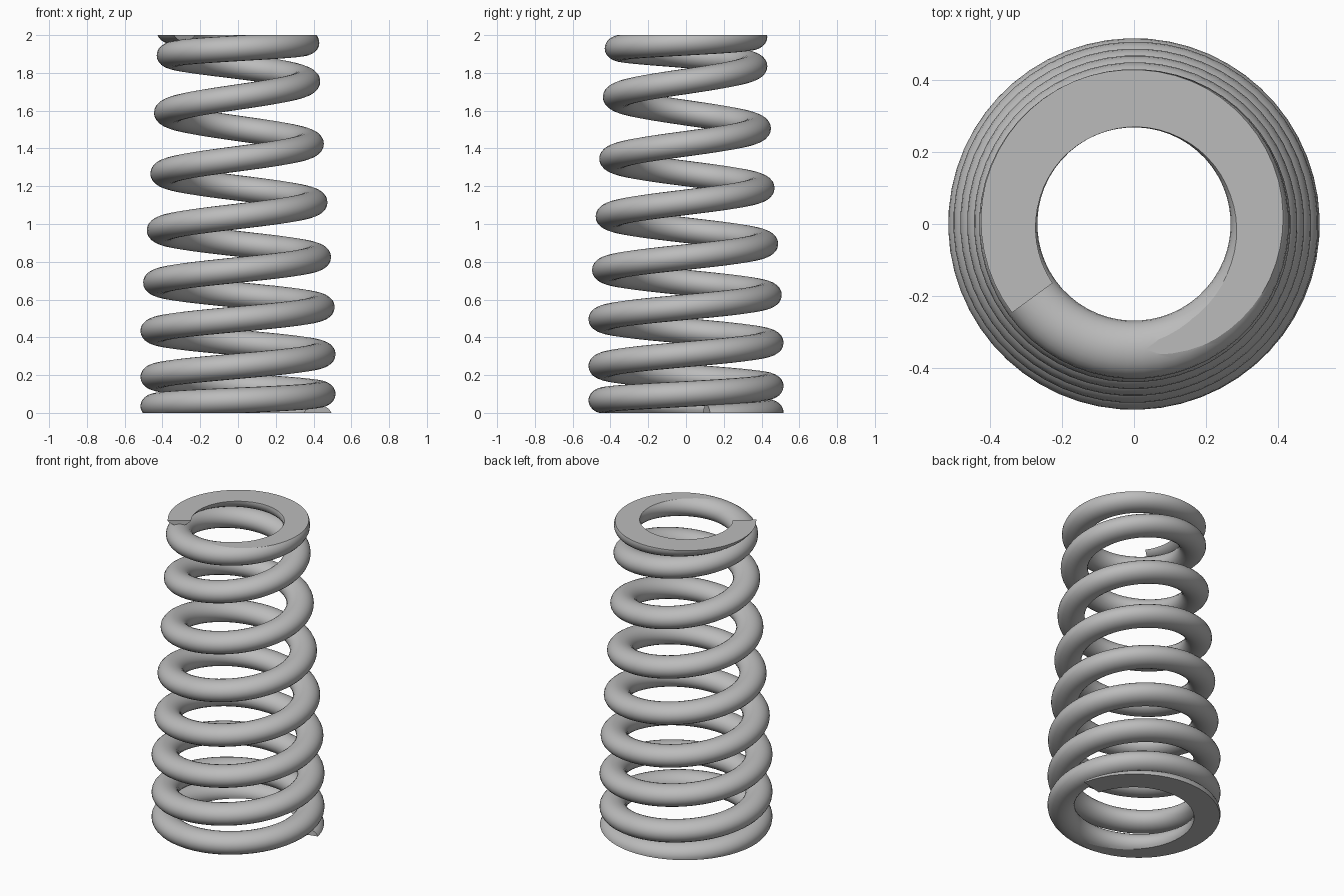
import bpy, bmesh, math

old = bpy.data.objects.get("Cube")
if old:
    bpy.data.objects.remove(old, do_unlink=True)

# Wire section: slightly oval
HALF_WIDTH, HALF_HEIGHT, SIDES = 0.081, 0.068, 24
STEPS_PER_TURN = 56
START, END, HEIGHT = 0.04, 8.6, 2.0

# Height of the wire centre against turns (wide pitch, closed ends)
RISE = [(0, -0.03), (0.5, 0.035), (1, 0.1), (1.5, 0.19), (2, 0.31), (3, 0.56),
        (4, 0.825), (5, 1.115), (6, 1.425), (7, 1.755), (7.25, 1.835),
        (7.5, 1.893), (7.75, 1.93), (8, 1.96), (8.5, 2.022), (8.7, 2.047)]


def slope(i):
    a, b = RISE[max(i - 1, 0)], RISE[min(i + 1, len(RISE) - 1)]
    return (b[1] - a[1]) / (b[0] - a[0])


def rise(t):
    """Smooth Hermite interpolation of the height table."""
    i = max(k for k in range(len(RISE) - 1) if RISE[k][0] <= t)
    (t0, z0), (t1, z1) = RISE[i], RISE[i + 1]
    w, u = t1 - t0, (t - t0) / (t1 - t0)
    h = u * u * (3 - 2 * u)
    return (z0 * (1 - h) + z1 * h + w * u * (1 - u) ** 2 * slope(i)
            - w * u * u * (1 - u) * slope(i + 1))


def coil_radius(t):
    """Straight lower coils, then a steady taper to the top."""
    taper = min(max((t - 2.75) / 4.5, 0), 1)
    return 0.517 - 0.086 * taper - HALF_WIDTH


# Sweep the wire section along the helix
bm = bmesh.new()
count = round((END - START) * STEPS_PER_TURN)
rings = []
for i in range(count + 1):
    t = START + (END - START) * i / count
    angle, radius, z = math.tau * t, coil_radius(t), rise(t)
    ring = []
    for j in range(SIDES):
        a = math.tau * j / SIDES
        r = radius + HALF_WIDTH * math.cos(a)
        ring.append(bm.verts.new((r * math.cos(angle), r * math.sin(angle),
                                  z + HALF_HEIGHT * math.sin(a))))
    rings.append(ring)

for lower, upper in zip(rings, rings[1:]):
    for j in range(SIDES):
        k = (j + 1) % SIDES
        bm.faces.new((lower[j], lower[k], upper[k], upper[j])).smooth = True

# Cut faces at both wire ends
for ring in (rings[0], rings[-1]):
    end_face = bm.faces.new(ring)
    for edge in end_face.edges:
        edge.smooth = False

# Grind the bottom and top flat
for z, direction in ((0, -1), (HEIGHT, 1)):
    cut = bmesh.ops.bisect_plane(
        bm, geom=bm.verts[:] + bm.edges[:] + bm.faces[:], dist=1e-6,
        plane_co=(0, 0, z), plane_no=(0, 0, direction), clear_outer=True)
    rim = [g for g in cut["geom_cut"] if isinstance(g, bmesh.types.BMEdge)]
    for edge in rim:
        edge.smooth = False
    fill = bmesh.ops.triangle_fill(bm, edges=rim, use_beauty=True,
                                   normal=(0, 0, direction))
    for g in fill["geom"]:
        if isinstance(g, bmesh.types.BMFace):
            g.smooth = False

bmesh.ops.recalc_face_normals(bm, faces=bm.faces[:])
mesh = bpy.data.meshes.new("coil_spring")
bm.to_mesh(mesh)
bm.free()
spring = bpy.data.objects.new("coil_spring", mesh)
bpy.context.scene.collection.objects.link(spring)

# Plain steel grey
steel = bpy.data.materials.new("steel_grey")
steel.use_nodes = True
colour = (0.5, 0.5, 0.5, 1)
steel.diffuse_color = colour
steel.node_tree.nodes["Principled BSDF"].inputs["Base Color"].default_value = colour
mesh.materials.append(steel)
